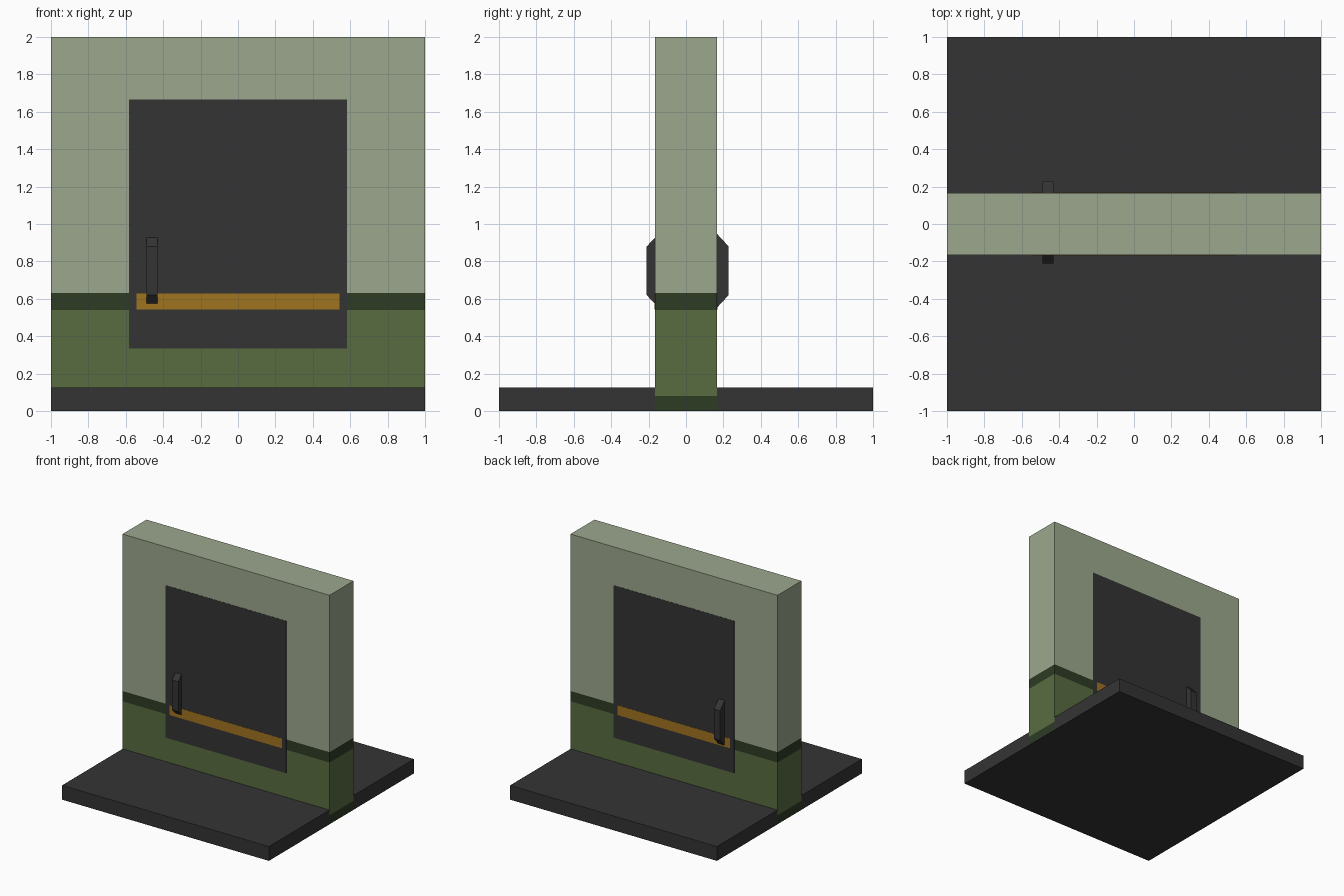
import bpy, bmesh
from mathutils import Vector

if "Cube" in bpy.data.objects:
    bpy.data.objects.remove(bpy.data.objects["Cube"])


def lin(c):
    c /= 255
    return c / 12.92 if c <= 0.04045 else ((c + 0.055) / 1.055) ** 2.4


def material(name, r, g, b):
    m = bpy.data.materials.new(name)
    m.diffuse_color = (lin(r), lin(g), lin(b), 1)
    m.use_nodes = True
    m.node_tree.nodes["Principled BSDF"].inputs["Base Color"].default_value = m.diffuse_color
    return m


PALE = material("pale green", 156, 167, 141)
GREEN = material("olive green", 89, 108, 64)
DEEP = material("dark green", 45, 59, 36)
DARK = material("charcoal", 52, 52, 52)
ORANGE = material("amber", 160, 115, 33)


def finish(name, bm, mats):
    bmesh.ops.recalc_face_normals(bm, faces=bm.faces)
    me = bpy.data.meshes.new(name)
    bm.to_mesh(me)
    bm.free()
    for m in mats:
        me.materials.append(m)
    ob = bpy.data.objects.new(name, me)
    bpy.context.collection.objects.link(ob)
    return ob


def box_mesh(hx, hy, z0, z1):
    bm = bmesh.new()
    bmesh.ops.create_cube(bm, size=1)
    for v in bm.verts:
        v.co = Vector((v.co.x * 2 * hx, v.co.y * 2 * hy, z0 + (v.co.z + 0.5) * (z1 - z0)))
    return bm


# floor slab
finish("floor_slab", box_mesh(0.999, 1.0, 0, 0.125), [DARK])

# wall, cut into painted height bands
bm = box_mesh(1.0, 0.165, 0.001, 2.0)
bands = [0.08, 0.54, 0.63]
for z in bands:
    bmesh.ops.bisect_plane(bm, geom=bm.verts[:] + bm.edges[:] + bm.faces[:],
                           plane_co=(0, 0, z), plane_no=(0, 0, 1))
for f in bm.faces:
    f.material_index = sum(f.calc_center_median().z > z for z in bands)
finish("wall", bm, [DEEP, GREEN, DEEP, PALE])

# door panel and its stripe, flush on both wall faces
finish("door_panel", box_mesh(0.582, 0.1665, 0.335, 1.665), [DARK])
finish("door_stripe", box_mesh(0.543, 0.168, 0.543, 0.628), [ORANGE])


# handles with chamfered ends
def handle(name, side, reach):
    root = 0.15
    d = reach - root
    profile = [(root, 0.88 + d * 1.08), (reach, 0.88), (reach, 0.62), (root, 0.62 - d * 1.08)]
    bm = bmesh.new()
    face = bm.faces.new([bm.verts.new((-0.49, side * y, z)) for y, z in profile])
    ext = bmesh.ops.extrude_face_region(bm, geom=[face])
    # keep the starting cap so the bar is closed
    moved = [g for g in ext["geom"] if isinstance(g, bmesh.types.BMVert)]
    bmesh.ops.translate(bm, verts=moved, vec=(0.06, 0, 0))
    bmesh.ops.holes_fill(bm, edges=bm.edges[:], sides=4)
    finish(name, bm, [DARK])


handle("front_handle", -1, 0.21)
handle("back_handle", 1, 0.228)
